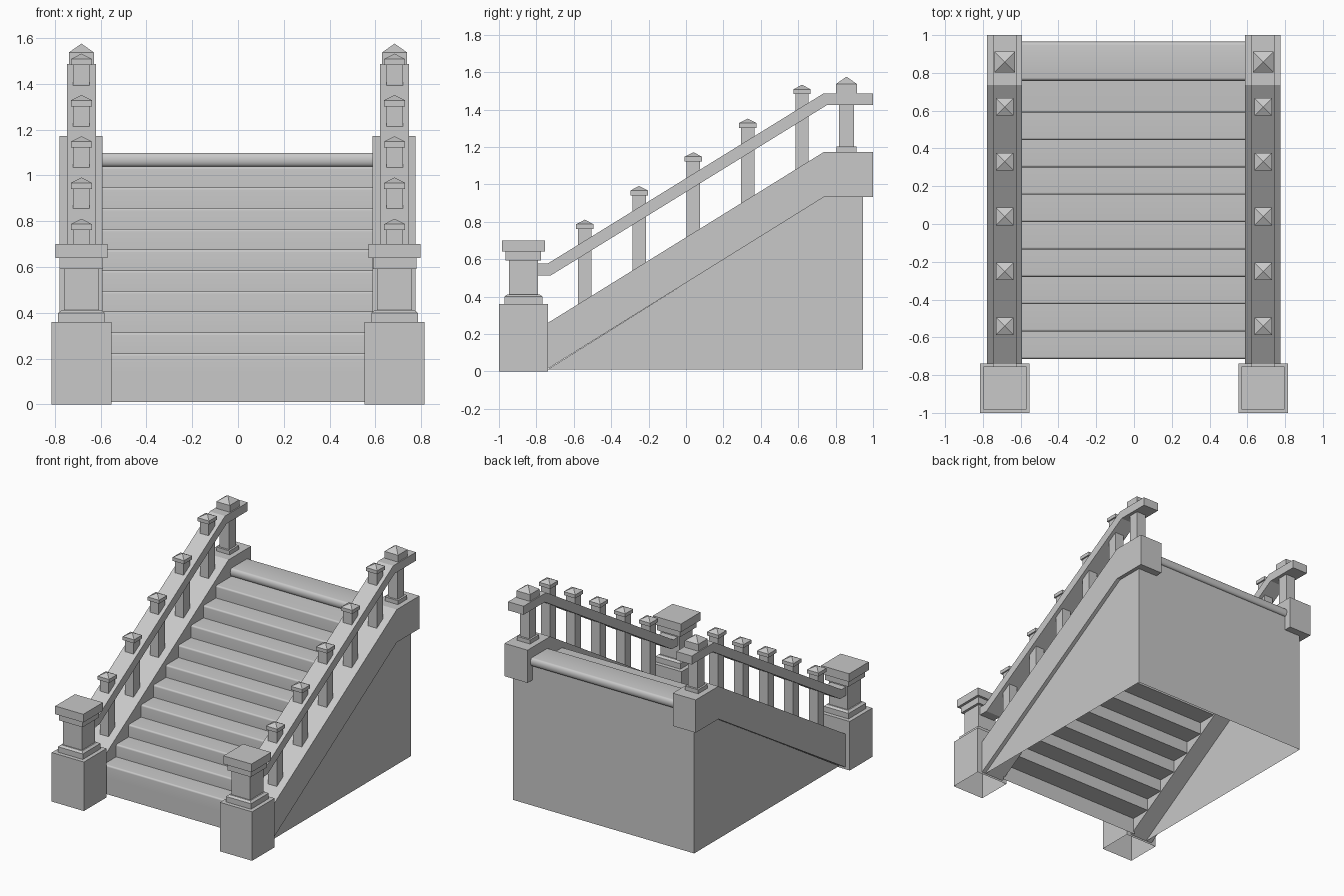
import bpy, bmesh, math

old = bpy.data.objects.get("Cube")
if old:
    bpy.data.objects.remove(old, do_unlink=True)

stone = bpy.data.materials.new("grey_stone")
stone.use_nodes = True
GREY = (0.58, 0.58, 0.58, 1)
stone.diffuse_color = GREY
stone.node_tree.nodes["Principled BSDF"].inputs["Base Color"].default_value = GREY

SIDE = 0.684          # distance of each balustrade from the middle
SLOPE = 0.619
RISE, RUN = 0.0906, 0.1449


def finish(name, bm, solid=True):
    bmesh.ops.remove_doubles(bm, verts=bm.verts, dist=1e-5)
    if solid:
        bmesh.ops.recalc_face_normals(bm, faces=bm.faces)
    mesh = bpy.data.meshes.new(name)
    bm.to_mesh(mesh)
    bm.free()
    mesh.materials.append(stone)
    obj = bpy.data.objects.new(name, mesh)
    bpy.context.collection.objects.link(obj)
    return obj


def square_post(name, x, y, levels, bottom=True):
    """Square rings of (width, height) joined upward; width 0 makes a point."""
    bm = bmesh.new()
    rings = []
    for w, z in levels:
        h = w / 2
        rings.append([bm.verts.new((x + a * h, y + b * h, z))
                      for a, b in ((-1, -1), (1, -1), (1, 1), (-1, 1))])
    for low, high in zip(rings, rings[1:]):
        for i in range(4):
            j = (i + 1) % 4
            bm.faces.new((low[i], low[j], high[j], high[i]))
    bm.faces.new(rings[-1])
    if bottom:
        bm.faces.new(rings[0][::-1])
    return finish(name, bm)


def extrude_x(name, x, width, profile, closed=True):
    """Sweep a (y, z) profile sideways; an open profile gives a sheet."""
    bm = bmesh.new()
    a, b = ([bm.verts.new((x + s * width / 2, y, z)) for y, z in profile] for s in (-1, 1))
    n = len(profile)
    for i in range(n if closed else n - 1):
        j = (i + 1) % n
        bm.faces.new((a[i], b[i], b[j], a[j]))
    if closed:
        bm.faces.new(a)
        bm.faces.new(b)
    return finish(name, bm, closed)


def smooth(obj):
    bpy.context.view_layer.objects.active = obj
    obj.select_set(True)
    bpy.ops.object.shade_smooth_by_angle(angle=math.radians(40))
    obj.select_set(False)


# Balustrades on both sides
for side, s, wall_x in (("right", -1, -0.728), ("left", 1, 0.747)):
    x = s * SIDE

    # Sloped stringer with a level end block
    extrude_x(side + "_stringer", x - 0.002, 0.187,
              [(-0.742, 0.012), (-0.742, 0.257), (0.737, 1.173), (1, 1.173),
               (1, 0.932), (0.737, 0.932)])

    # Thin wall below the stringer, set in from its outer face
    bm = bmesh.new()
    wall = [bm.verts.new((wall_x, y, z)) for y, z in
            ((-0.74, 0.01), (0.945, 0.01), (0.945, 0.935), (0.737, 0.935))]
    bm.faces.new(wall if s > 0 else wall[::-1])
    finish(side + "_side_wall", bm, False)

    # Large foot post: plinth, collar, column and cap
    square_post(side + "_foot_plinth", x, -0.869,
                [(0.262, 0), (0.262, 0.36)], bottom=False)
    square_post(side + "_foot_column", x, -0.869,
                [(0.203, 0.36), (0.203, 0.4), (0.172, 0.412), (0.153, 0.412),
                 (0.153, 0.592), (0.19, 0.592), (0.19, 0.64), (0.228, 0.64),
                 (0.228, 0.7)])

    # Handrail of even thickness
    extrude_x(side + "_handrail", x, 0.126,
              [(-0.82, 0.513), (-0.82, 0.576), (-0.74, 0.576), (0.737, 1.487),
               (1, 1.487), (1, 1.424), (0.754, 1.424), (-0.723, 0.513)])

    # Row of capped balusters
    for i in range(5):
        y = -0.541 + i * 0.2903
        top = 0.811 + i * 0.1803
        base = 0.26 + SLOPE * (y + 0.74) - 0.03
        square_post(f"{side}_baluster_{i + 1}", x, y,
                    [(0.072, base), (0.072, top - 0.05), (0.093, top - 0.05),
                     (0.093, top - 0.024), (0, top)])

    # Post on the level end block
    square_post(side + "_top_post", x, 0.858,
                [(0.107, 1.173), (0.107, 1.202), (0.078, 1.202), (0.078, 1.487),
                 (0.11, 1.487), (0.11, 1.537), (0, 1.576)])

# Step blocks, each resting on the one below, with a softened upper front edge
quarter = [math.radians(a) for a in range(0, 91, 15)]
r = 0.012
for k in range(10):
    front, low = -0.714 + k * RUN, 0.133 + k * RISE
    back = 0.944 if k == 9 else front + RUN + 0.01
    top = low + RISE
    outline = [(back, top), (back, low), (front, low)]
    outline += [(front + r - r * math.cos(a), top - r + r * math.sin(a)) for a in quarter]
    smooth(extrude_x(f"step_{k + 1}", 0, 1.2, outline))

# Board closing the front below the first step
extrude_x("front_board", 0, 1.2, [(-0.712, 0.01), (-0.712, 0.133)], closed=False)

# Rounded sill along the top of the flight
half, run_in, mid_z = 0.03, 0.018, 1.069
front, back = 0.756, 0.966
arc = [math.radians(a) for a in range(-90, 91, 15)]
nose = [(back - run_in + run_in * math.cos(a), mid_z + half * math.sin(a)) for a in arc]
nose += [(front + run_in - run_in * math.cos(a), mid_z - half * math.sin(a)) for a in arc]
smooth(extrude_x("top_sill", 0, 1.2, nose))

# Back wall
extrude_x("back_wall", 0.0095, 1.475, [(0.945, 1.045), (0.945, 0.01)], closed=False)
